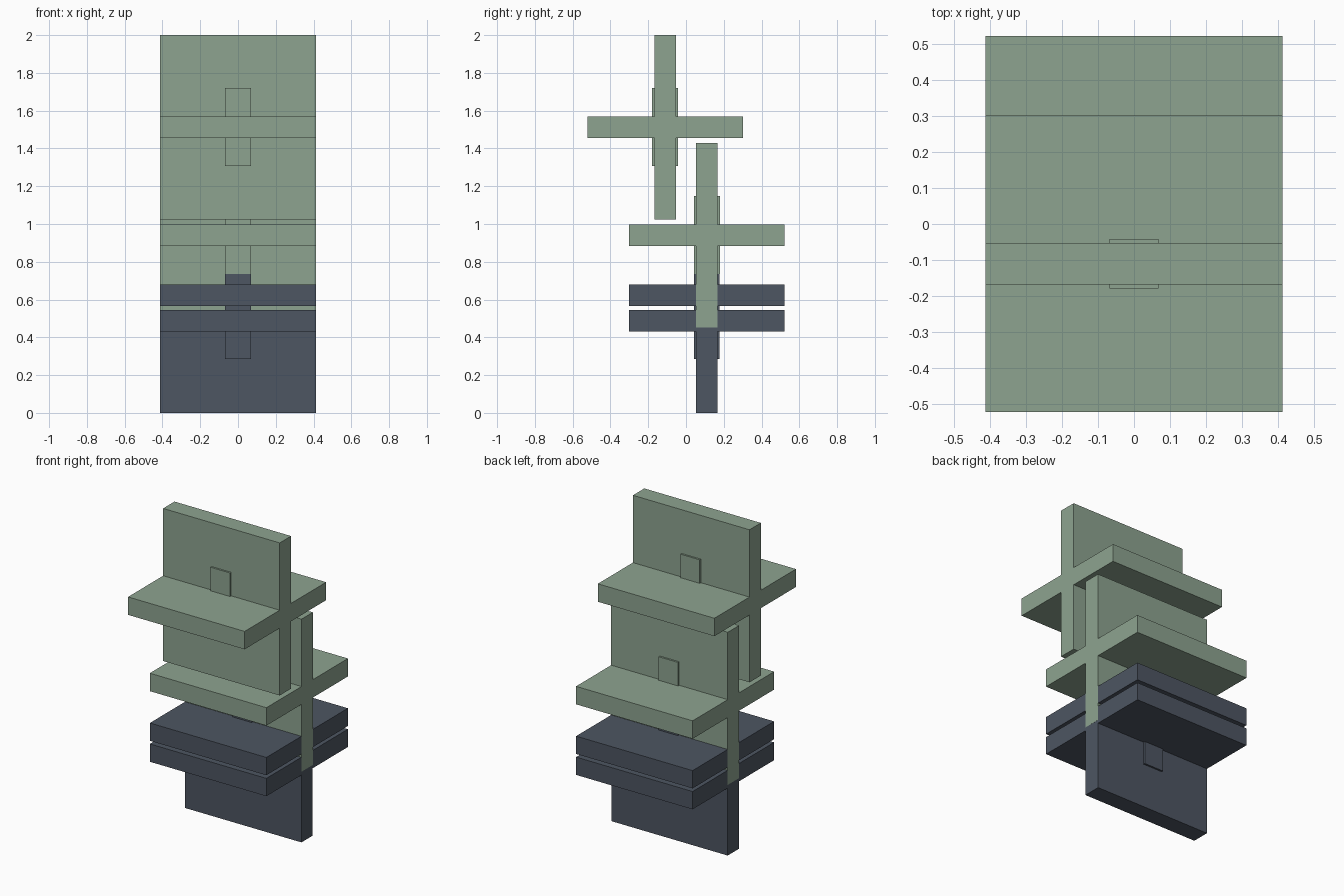
import bpy, bmesh

if "Cube" in bpy.data.objects:
    bpy.data.objects.remove(bpy.data.objects["Cube"])

W = 0.412    # half width of every slab
T = 0.057    # half thickness of a slab
H = 0.488    # half height of the upright slab
PEG = (0.068, 0.0685, 0.206)   # half sizes of the central peg


def material(name, rgb):
    m = bpy.data.materials.new(name)
    m.diffuse_color = (*rgb, 1)
    m.use_nodes = True
    m.node_tree.nodes["Principled BSDF"].inputs["Base Color"].default_value = m.diffuse_color
    return m


def finish(bm, name, loc, mat):
    bmesh.ops.recalc_face_normals(bm, faces=bm.faces)
    me = bpy.data.meshes.new(name)
    bm.to_mesh(me)
    bm.free()
    me.materials.append(mat)
    ob = bpy.data.objects.new(name, me)
    ob.location = loc
    bpy.context.collection.objects.link(ob)
    return ob


def cross_slab(name, loc, mat, grow):
    # plus-shaped profile in y/z, extruded along x
    t, w, g = T + grow, W, W + grow
    pts = [(-t, -H), (t, -H), (t, -t), (w, -t), (w, t), (t, t),
           (t, H), (-t, H), (-t, t), (-w, t), (-w, -t), (-t, -t)]
    bm = bmesh.new()
    face = bm.faces.new([bm.verts.new((-g, y, z)) for y, z in pts])
    ext = bmesh.ops.extrude_face_region(bm, geom=[face], use_keep_orig=True)
    verts = [v for v in ext["geom"] if isinstance(v, bmesh.types.BMVert)]
    bmesh.ops.translate(bm, verts=verts, vec=(2 * g, 0, 0))
    finish(bm, name, loc, mat)


def peg(name, loc, mat, grow):
    # square post through the middle, standing slightly proud of the upright
    bm = bmesh.new()
    bmesh.ops.create_cube(bm, size=2)
    bmesh.ops.scale(bm, verts=bm.verts,
                    vec=(PEG[0] + grow, PEG[1] + grow, PEG[2]))
    finish(bm, name, loc, mat)


green = material("sage_green", (0.27, 0.37, 0.28))
dark = material("slate", (0.075, 0.092, 0.122))

# name, y, z of centre, material, tiny growth so green covers the dark overlap
for name, y, z, mat, grow in (
        ("top", -0.11, 1.512, green, 0.0004),
        ("upper", 0.11, 0.94, green, 0.0004),
        ("lower", 0.11, 0.622, dark, 0),
        ("bottom", 0.11, 0.488, dark, 0)):
    # the lowest cross sits on the ground; its shelf is centred just above 0.49
    cross_slab(name + "_cross", (0, y, z), mat, grow)
    peg(name + "_peg", (0, y, z + 0.002), mat, grow)
